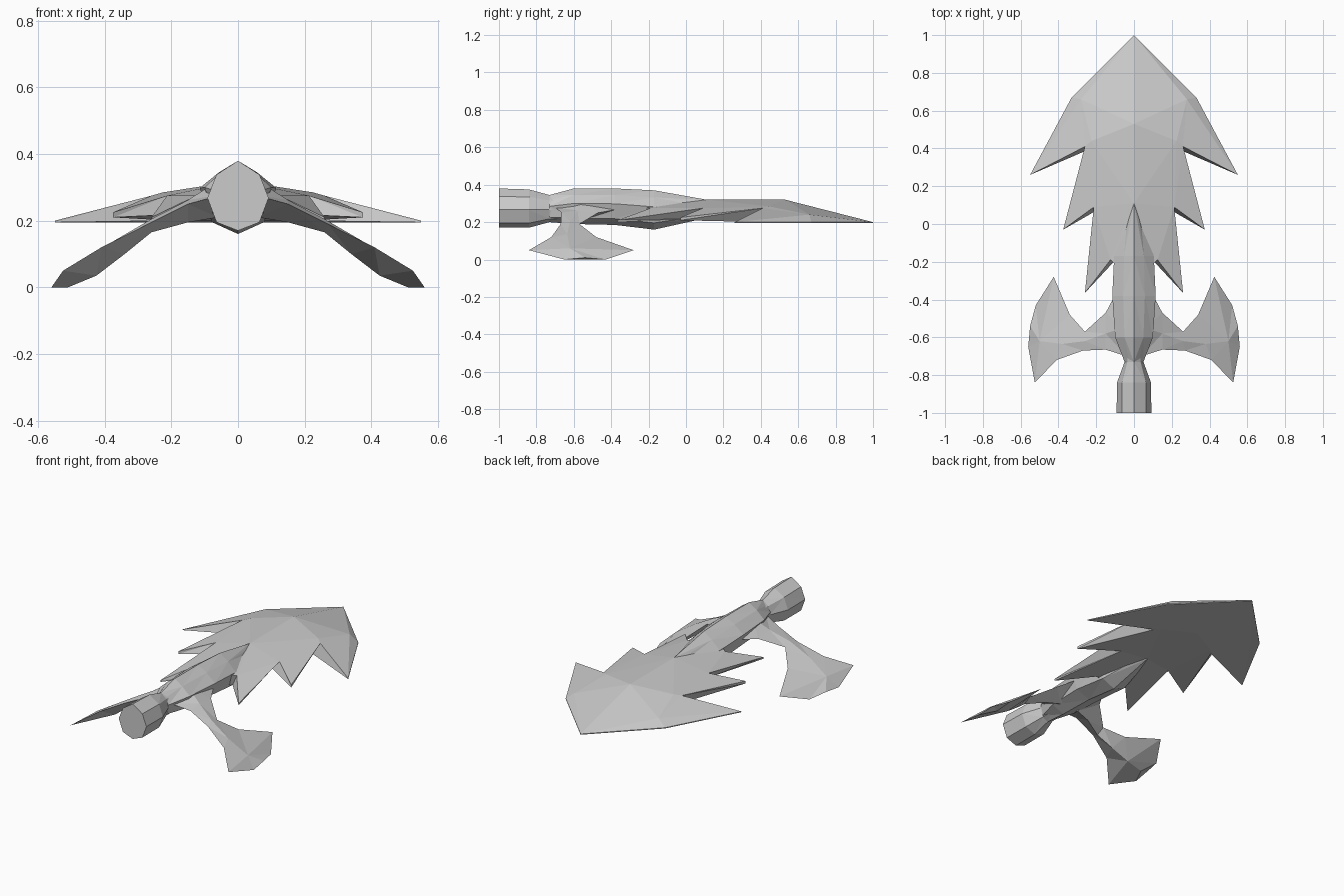
import bpy, bmesh

if "Cube" in bpy.data.objects:
    bpy.data.objects.remove(bpy.data.objects["Cube"])


def make_object(name, verts, faces, mirror=False):
    mesh = bpy.data.meshes.new(name)
    mesh.from_pydata(verts, [], faces)
    bm = bmesh.new()
    bm.from_mesh(mesh)
    bmesh.ops.triangulate(bm, faces=[f for f in bm.faces if len(f.verts) == 4])
    bmesh.ops.recalc_face_normals(bm, faces=bm.faces)
    bm.to_mesh(mesh)
    bm.free()
    obj = bpy.data.objects.new(name, mesh)
    bpy.context.collection.objects.link(obj)
    if mirror:
        obj.modifiers.new("mirror", 'MIRROR').merge_threshold = 0.0005
    return obj


def loft(name, rings, mirror=False):
    """Skin equal-length closed rings and cap both ends."""
    n = len(rings[0])
    verts = [p for ring in rings for p in ring]
    faces = [(r * n + i, r * n + (i + 1) % n, (r + 1) * n + (i + 1) % n, (r + 1) * n + i)
             for r in range(len(rings) - 1) for i in range(n)]
    last = (len(rings) - 1) * n
    faces += [tuple(range(n)), tuple(range(last, last + n))]
    return make_object(name, verts, faces, mirror)


def hull(name, half, sections):
    """Loft a symmetric half profile through sections (y, half width, top, bottom)."""
    profile = half + [(-u, t) for u, t in half[-2:0:-1]]
    loft(name, [[(u * w, y, b + t * (top - b)) for u, t in profile]
                for y, w, top, b in sections])


# Rounded engine and roof-shaped fuselage
hull("engine", [(0, 1), (.7, .8), (1, .47), (.7, .12), (0, 0)], [
    (-1, .092, .38, .17), (-.84, .09, .375, .17), (-.73, .05, .345, .2),
    (-.68, .05, .345, .2)])
hull("fuselage", [(0, 1), (.5, .82), (1, .58), (.75, .17), (0, 0)], [
    (-.73, .05, .345, .2), (-.6, .1, .38, .19), (-.38, .115, .38, .185),
    (-.17, .105, .37, .16), (.11, .03, .32, .222)])

# Barbed nose shield: half outline points (x, y, top z, bottom z)
pts = [(0, 1, .2, .195), (.33, .67, .2, .195), (.55, .26, .2, .195),
       (.26, .41, .275, .2), (.225, .44, .285, .2), (0, .53, .32, .2),
       (.375, -.03, .225, .21), (.213, .09, .275, .22), (.26, -.365, .21, .2),
       (.125, -.19, .275, .21), (0, .11, .32, .225), (0, -.3, .3, .22),
       (.28, .66, .24, .197)]
skin = [(0, 1, 12), (0, 12, 5), (12, 4, 5), (1, 2, 12), (2, 3, 12), (12, 3, 4),
        (5, 4, 10), (4, 3, 7), (3, 6, 7), (4, 7, 10), (7, 8, 9), (7, 9, 10), (10, 9, 11)]
rim = [0, 1, 2, 3, 6, 7, 8, 9, 11]
n = len(pts)
faces = skin + [tuple(i + n for i in reversed(f)) for f in skin]
faces += [(a, a + n, b + n, b) for a, b in zip(rim, rim[1:])]
# the notches are undercut, so their lower points sit further in
under = [(x * (.78 if i in (3, 4, 7, 9) else 1), y, b) for i, (x, y, t, b) in enumerate(pts)]
make_object("nose_shield", [p[:3] for p in pts] + under, faces, True)

# Drooping side fins: sections of leading edge, upper ridge, trailing edge, lower ridge
fin = [
    [(.06, -.3, .28), (.06, -.55, .32), (.04, -.7, .28), (.06, -.55, .21)],
    [(.15, -.47, .25), (.15, -.58, .262), (.15, -.665, .25), (.15, -.57, .195)],
    [(.26, -.57, .19), (.26, -.62, .205), (.27, -.67, .19), (.26, -.62, .165)],
    [(.34, -.48, .12), (.38, -.635, .135), (.41, -.72, .12), (.34, -.59, .1)],
    [(.425, -.28, .05), (.5, -.62, .06), (.525, -.84, .05), (.425, -.56, .035)],
    [(.52, -.43, .0), (.55, -.54, .01), (.56, -.65, .0), (.51, -.55, .0)],
]
loft("side_fins", fin, True)
